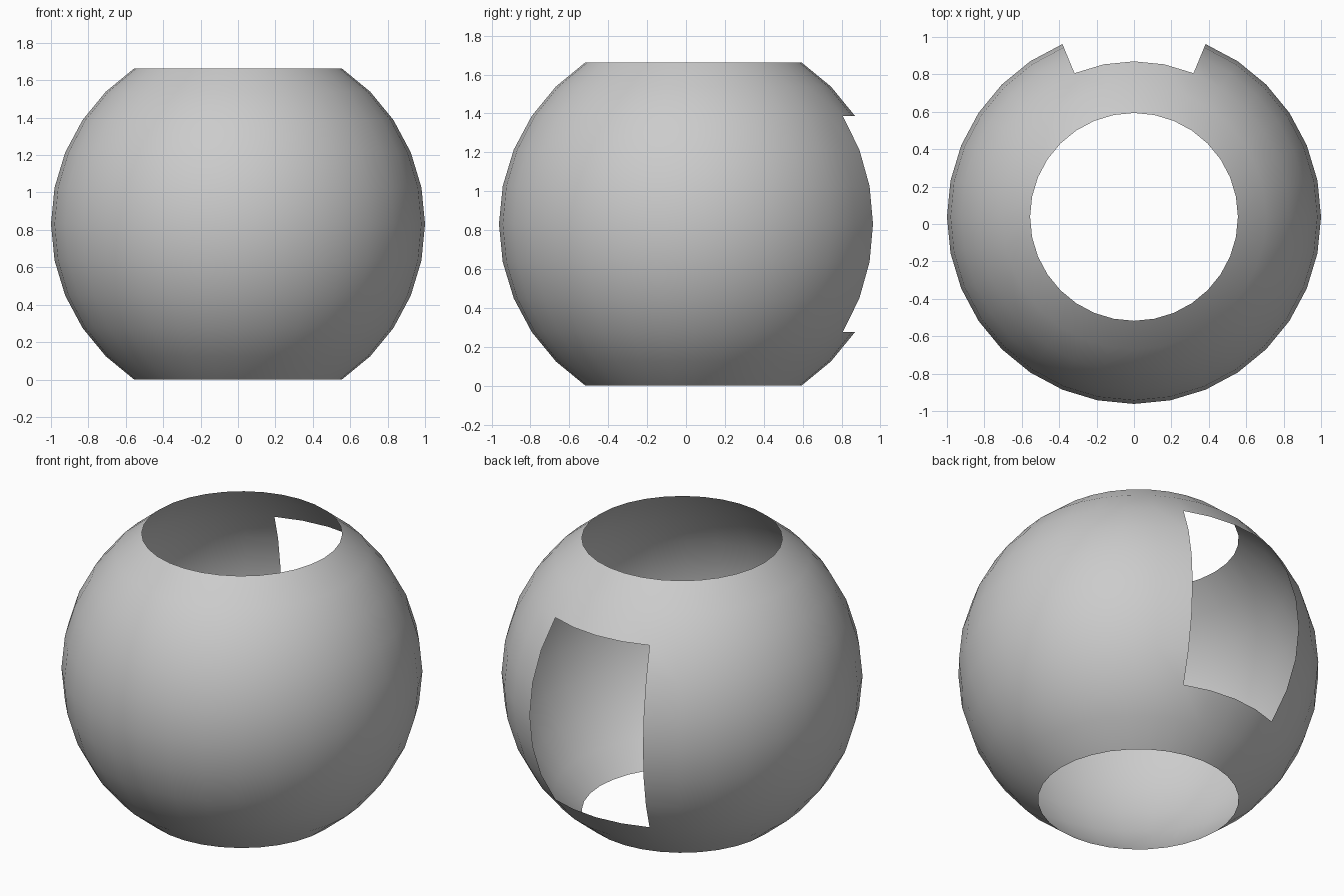
import bpy, bmesh
from math import sin, cos, radians, atan2, asin, pi
from mathutils import Vector

if "Cube" in bpy.data.objects:
    bpy.data.objects.remove(bpy.data.objects["Cube"])

STEP = radians(11.25)            # 32 segments, 16 rings
CAP = 5 * STEP                   # latitude where the poles are cut off
HALF_TALL = 3 * STEP             # window half-height in latitude
HALF_WIDE = 2 * STEP             # window half-width in longitude

# Open spherical shell
bm = bmesh.new()
bmesh.ops.create_uvsphere(bm, u_segments=32, v_segments=16, radius=1.0)


def removed(face):
    c = face.calc_center_median().normalized()
    lat = abs(asin(c.z))
    lon = abs(atan2(c.x, c.y))   # measured from the back (+y)
    return lat > CAP or (lat < HALF_TALL and lon < HALF_WIDE)


# Cut the top and bottom holes and the rear window
bmesh.ops.delete(bm, geom=[f for f in bm.faces if removed(f)], context='FACES')

# Stand on the floor and centre the bounds
offset = Vector((0, (1 - cos(HALF_WIDE)) / 2, sin(CAP)))
bmesh.ops.translate(bm, verts=bm.verts, vec=offset)

for f in bm.faces:
    f.smooth = True
mesh = bpy.data.meshes.new("sphere_shell")
bm.to_mesh(mesh)
bm.free()
shell = bpy.data.objects.new("sphere_shell", mesh)
bpy.context.collection.objects.link(shell)
